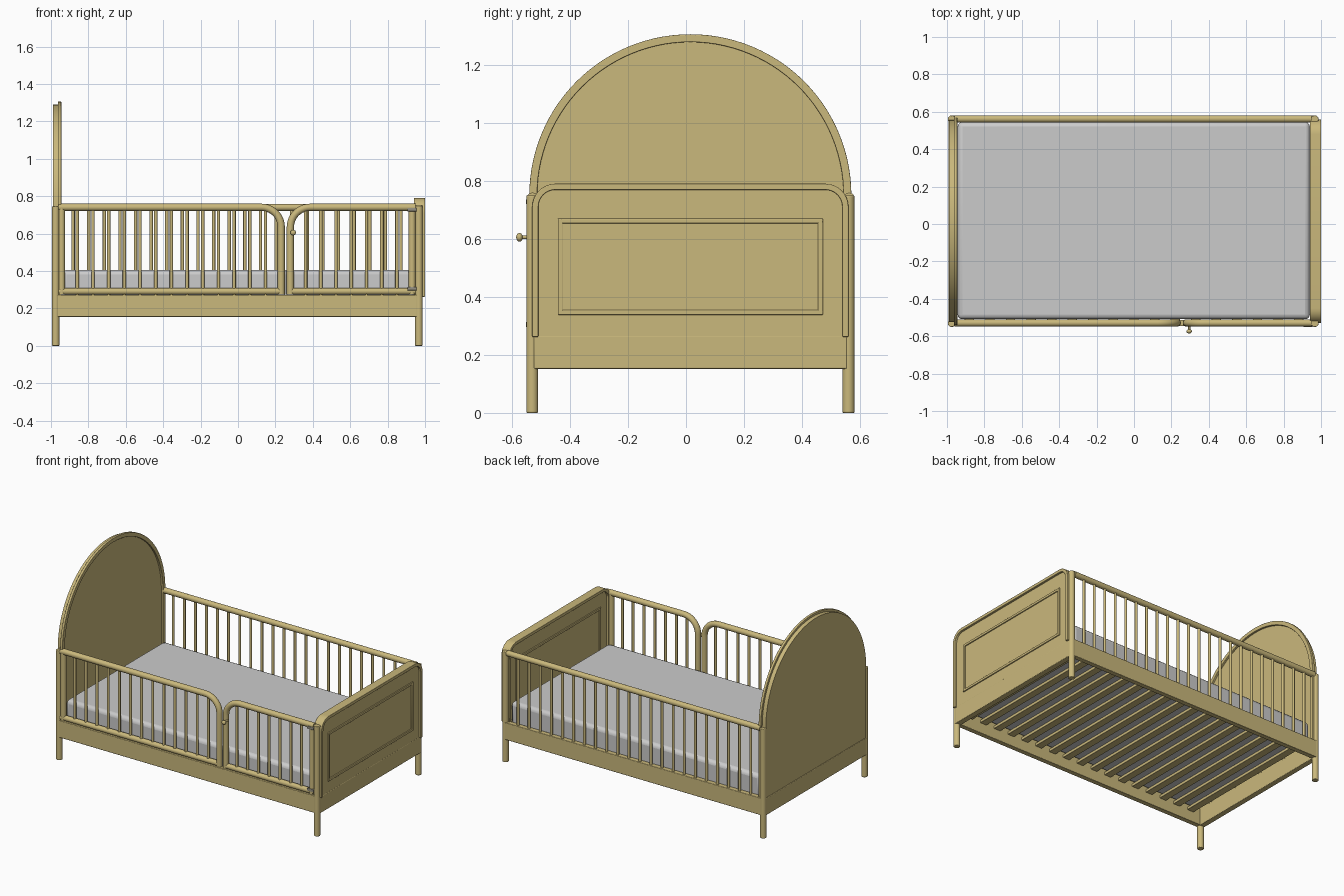
import bpy, bmesh
from math import sin, cos, pi, radians
from mathutils import Vector

if "Cube" in bpy.data.objects:
    bpy.data.objects.remove(bpy.data.objects["Cube"])

CY = 0.015                      # middle of the frame across the width
YF, YB = -0.529, 0.562          # front and back rail lines


def material(name, rgb):
    m = bpy.data.materials.new(name)
    m.diffuse_color = (*rgb, 1)
    m.use_nodes = True
    m.node_tree.nodes["Principled BSDF"].inputs["Base Color"].default_value = m.diffuse_color
    return m


WOOD = material("tan_paint", (0.59, 0.48, 0.20))
CLOTH = material("white_cloth", (0.80, 0.80, 0.79))
STEEL = material("hinge_metal", (0.30, 0.28, 0.22))


def finish(ob, mat=WOOD, bevel=0):
    ob.data.materials.append(mat)
    bpy.ops.object.select_all(action='DESELECT')
    bpy.context.view_layer.objects.active = ob
    ob.select_set(True)
    bpy.ops.object.shade_smooth_by_angle(angle=radians(35))
    if bevel:
        b = ob.modifiers.new("bevel", 'BEVEL')
        b.width, b.segments = bevel, 3
    return ob


def from_bmesh(name, bm, mat=WOOD, bevel=0):
    bmesh.ops.recalc_face_normals(bm, faces=bm.faces)
    me = bpy.data.meshes.new(name)
    bm.to_mesh(me)
    bm.free()
    ob = bpy.data.objects.new(name, me)
    bpy.context.collection.objects.link(ob)
    return finish(ob, mat, bevel)


def box(name, x, y, z, mat=WOOD, bevel=0.004):
    bm = bmesh.new()
    bmesh.ops.create_cube(bm, size=1)
    for v in bm.verts:
        v.co = [(a + b) / 2 + c * (b - a) for (a, b), c in zip((x, y, z), v.co)]
    return from_bmesh(name, bm, mat, bevel)


def rod(name, a, b, r, mat=WOOD, sides=20, bevel=0):
    a, b = Vector(a), Vector(b)
    bm = bmesh.new()
    bmesh.ops.create_cone(bm, cap_ends=True, segments=sides, radius1=r, radius2=r, depth=(b - a).length)
    rot = (b - a).to_track_quat('Z', 'Y')
    for v in bm.verts:
        v.co = rot @ v.co + (a + b) / 2
    return from_bmesh(name, bm, mat, bevel)


def tube(name, pts, r):
    cu = bpy.data.curves.new(name, 'CURVE')
    cu.dimensions = '3D'
    cu.bevel_depth, cu.bevel_resolution, cu.use_fill_caps = r, 4, True
    sp = cu.splines.new('POLY')
    sp.points.add(len(pts) - 1)
    for p, q in zip(sp.points, pts):
        p.co = (*q, 1)
    ob = bpy.data.objects.new(name, cu)
    bpy.context.collection.objects.link(ob)
    bpy.ops.object.select_all(action='DESELECT')
    bpy.context.view_layer.objects.active = ob
    ob.select_set(True)
    bpy.ops.object.convert(target='MESH')
    return finish(bpy.context.object)


def arch(w, top, r, z0, n):
    """Outline in y and z: straight sides, rounded top corners of radius r."""
    pts = [(CY + w, z0)]
    for side, start in ((1, 0), (-1, pi / 2)):
        for i in range(n + 1):
            t = start + pi / 2 * i / n
            p = (CY + side * (w - r) + r * cos(t), top - r + r * sin(t))
            if (Vector(p) - Vector(pts[-1])).length > 1e-4:
                pts.append(p)
    return pts + [(CY - w, z0)]


def slab(name, pts, x0, x1, bevel=0):
    bm = bmesh.new()
    f = bm.faces.new([bm.verts.new((x0, y, z)) for y, z in pts])
    ext = bmesh.ops.extrude_face_region(bm, geom=[f])['geom']
    for v in ext:
        if isinstance(v, bmesh.types.BMVert):
            v.co.x = x1
    return from_bmesh(name, bm, WOOD, bevel)


def rim(name, w, top, r, t, z0, n, x0, x1):
    slab(name, arch(w, top, r, z0, n) + arch(w - t, top - t, r - t, z0, n)[::-1], x0, x1, 0.003)


# corner posts that run down into the legs
for end, x, top in (("head", -0.975, 0.745), ("foot", 0.967, 0.75)):
    for side, y in (("front", -0.53), ("back", 0.56)):
        rod(f"{end}_{side}_post", (x, y, 0), (x, y, top), 0.0205, sides=24, bevel=0.004)

# lower side and end boards
for side, y in (("front", YF), ("back", YB)):
    box(f"{side}_side_board", (-0.975, 0.967), (y - 0.017, y + 0.017), (0.155, 0.272))
box("head_end_board", (-0.993, -0.955), (-0.525, 0.555), (0.152, 0.27))
box("foot_end_board", (0.948, 0.987), (-0.525, 0.555), (0.152, 0.265))

# arched headboard with raised rim
slab("headboard_panel", arch(0.54, 1.29, 0.54, 0.265, 28), -0.99, -0.958)
rim("headboard_rim", 0.555, 1.305, 0.555, 0.027, 0.27, 28, -0.963, -0.945)

# footboard with cap and rectangular mouldings
slab("footboard_panel", arch(0.535, 0.778, 0.07, 0.26, 8), 0.955, 0.986)
rim("footboard_cap", 0.545, 0.79, 0.08, 0.021, 0.262, 8, 0.94, 1.0)
for face, x in (("outer", (0.984, 0.993)), ("inner", (0.948, 0.957))):
    for i, z in enumerate((0.338, 0.653)):
        box(f"{face}_moulding_horizontal_{i}", x, (-0.442, 0.472), (z, z + 0.017), bevel=0.003)
    for i, y in enumerate((-0.442, 0.455)):
        box(f"{face}_moulding_vertical_{i}", x, (y, y + 0.017), (0.338, 0.67), bevel=0.003)

# back top rail
rod("back_top_rail", (-0.96, YB, 0.74), (0.95, YB, 0.74), 0.019)


def bars(name, y, x0, x1, count):
    for i in range(count):
        x = x0 + (x1 - x0) * (i + 1) / (count + 1)
        rod(f"{name}_{i}", (x, y, 0.268), (x, y, 0.735), 0.009, sides=12)


bars("back_bar", YB, -0.965, 0.955, 22)


def gate(name, x_out, x_in, count):
    """Front guard: square outer end, rounded top corner at the inner end."""
    s = 1 if x_in > x_out else -1
    r, top = 0.105, 0.74
    curve = [(x_in - s * r + s * r * cos(pi / 2 * i / 10), YF, top - r + r * sin(pi / 2 * i / 10)) for i in range(11)]
    tube(f"{name}_top_rail", [(x_in, YF, 0.275)] + curve + [(x_out - s * 0.018, YF, top)], 0.0195)
    rod(f"{name}_outer_upright", (x_out, YF, 0.275), (x_out, YF, top), 0.0185)
    rod(f"{name}_bottom_rail", (x_out - s * 0.018, YF, 0.291), (x_in, YF, 0.291), 0.018)
    bars(f"{name}_bar", YF, x_out, x_in, count)


gate("fixed_guard", -0.943, 0.231, 13)
gate("door", 0.931, 0.280, 7)

# door knob and hinges
rod("knob_stem", (0.295, YF, 0.605), (0.295, -0.572, 0.605), 0.006, sides=16)
bm = bmesh.new()
bmesh.ops.create_uvsphere(bm, u_segments=20, v_segments=12, radius=0.015)
for v in bm.verts:
    v.co = Vector((v.co.x, v.co.y * 0.75, v.co.z)) + Vector((0.295, -0.574, 0.605))
from_bmesh("knob", bm)
for i, z in enumerate((0.305, 0.728)):
    box(f"hinge_{i}", (0.905, 0.955), (-0.551, -0.54), (z - 0.009, z + 0.009), STEEL, 0.002)

# slatted base
for i in range(17):
    x = -0.88 + 1.76 * i / 16
    box(f"slat_{i}", (x - 0.025, x + 0.025), (-0.515, 0.55), (0.225, 0.245), bevel=0.003)

# mattress
box("mattress", (-0.943, 0.94), (-0.509, 0.545), (0.247, 0.405), CLOTH, 0.025)
